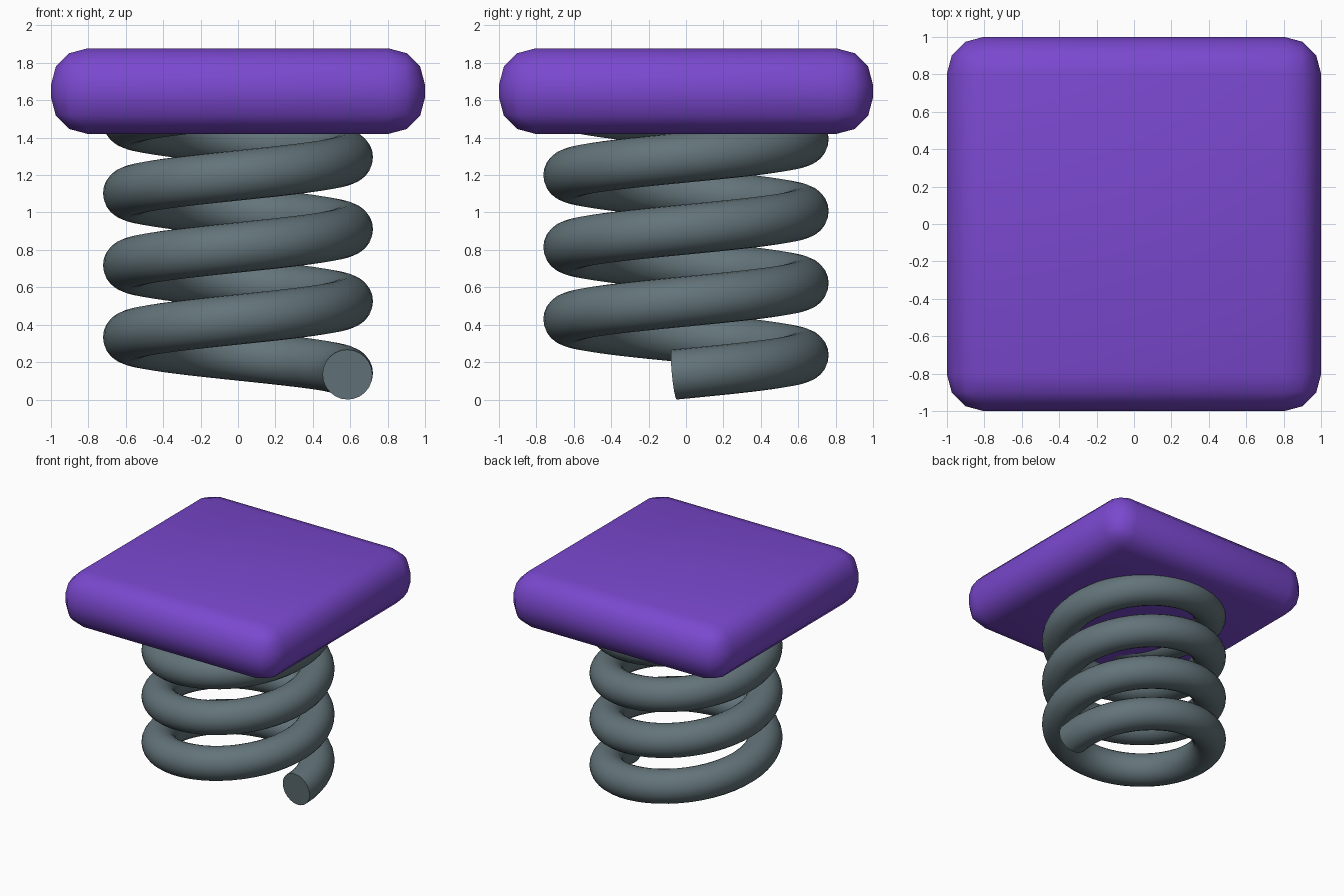
import bpy, bmesh, math
from mathutils import Vector

if "Cube" in bpy.data.objects:
    bpy.data.objects.remove(bpy.data.objects["Cube"])


def material(name, rgb):
    m = bpy.data.materials.new(name)
    m.diffuse_color = (*rgb, 1)
    m.use_nodes = True
    m.node_tree.nodes["Principled BSDF"].inputs["Base Color"].default_value = m.diffuse_color
    return m


def finish(name, bm, mat, angle):
    bmesh.ops.recalc_face_normals(bm, faces=bm.faces[:])
    mesh = bpy.data.meshes.new(name)
    bm.to_mesh(mesh)
    bm.free()
    mesh.materials.append(mat)
    ob = bpy.data.objects.new(name, mesh)
    bpy.context.collection.objects.link(ob)
    bpy.ops.object.select_all(action='DESELECT')
    ob.select_set(True)
    bpy.context.view_layer.objects.active = ob
    bpy.ops.object.shade_smooth_by_angle(angle=math.radians(angle))
    return ob


purple = material("purple", (0.195, 0.065, 0.62))
steel = material("steel_grey", (0.125, 0.175, 0.195))

# Coil spring: round section swept along a slightly oval helix
RX, RY, TUBE, PITCH = 0.588, 0.629, 0.134, 0.385
SIDES, STEPS = 24, 48
START, TURNS = -0.1, 4.0
bm = bmesh.new()
rings = []
for i in range(int(STEPS * TURNS) + 1):
    a = START + math.tau * i / STEPS
    centre = Vector((RX * math.cos(a), RY * math.sin(a),
                     0.142 + PITCH * a / math.tau))
    tangent = Vector((-RX * math.sin(a), RY * math.cos(a),
                      PITCH / math.tau)).normalized()
    side = tangent.cross(Vector((0, 0, 1))).normalized()
    up = side.cross(tangent)
    rings.append([bm.verts.new(centre + TUBE * (side * math.cos(t) + up * math.sin(t)))
                  for t in (math.tau * j / SIDES for j in range(SIDES))])
for r0, r1 in zip(rings, rings[1:]):
    for j in range(SIDES):
        k = (j + 1) % SIDES
        bm.faces.new((r0[j], r0[k], r1[k], r1[j]))
bm.faces.new(rings[0])
bm.faces.new(rings[-1])
# rest the coil on the ground
low = min(v.co.z for v in bm.verts)
for v in bm.verts:
    v.co.z -= low
finish("coil_spring", bm, steel, 40)

# Square pad with rounded edges on top of the spring
bm = bmesh.new()
bmesh.ops.create_cube(bm, size=1)
for v in bm.verts:
    v.co = Vector((v.co.x * 2, v.co.y * 2, v.co.z * 0.457 + 1.649))
bmesh.ops.bevel(bm, geom=bm.edges[:], offset=0.195, offset_type='OFFSET',
                segments=3, profile=0.5, affect='EDGES', clamp_overlap=True)
finish("top_pad", bm, purple, 60)
